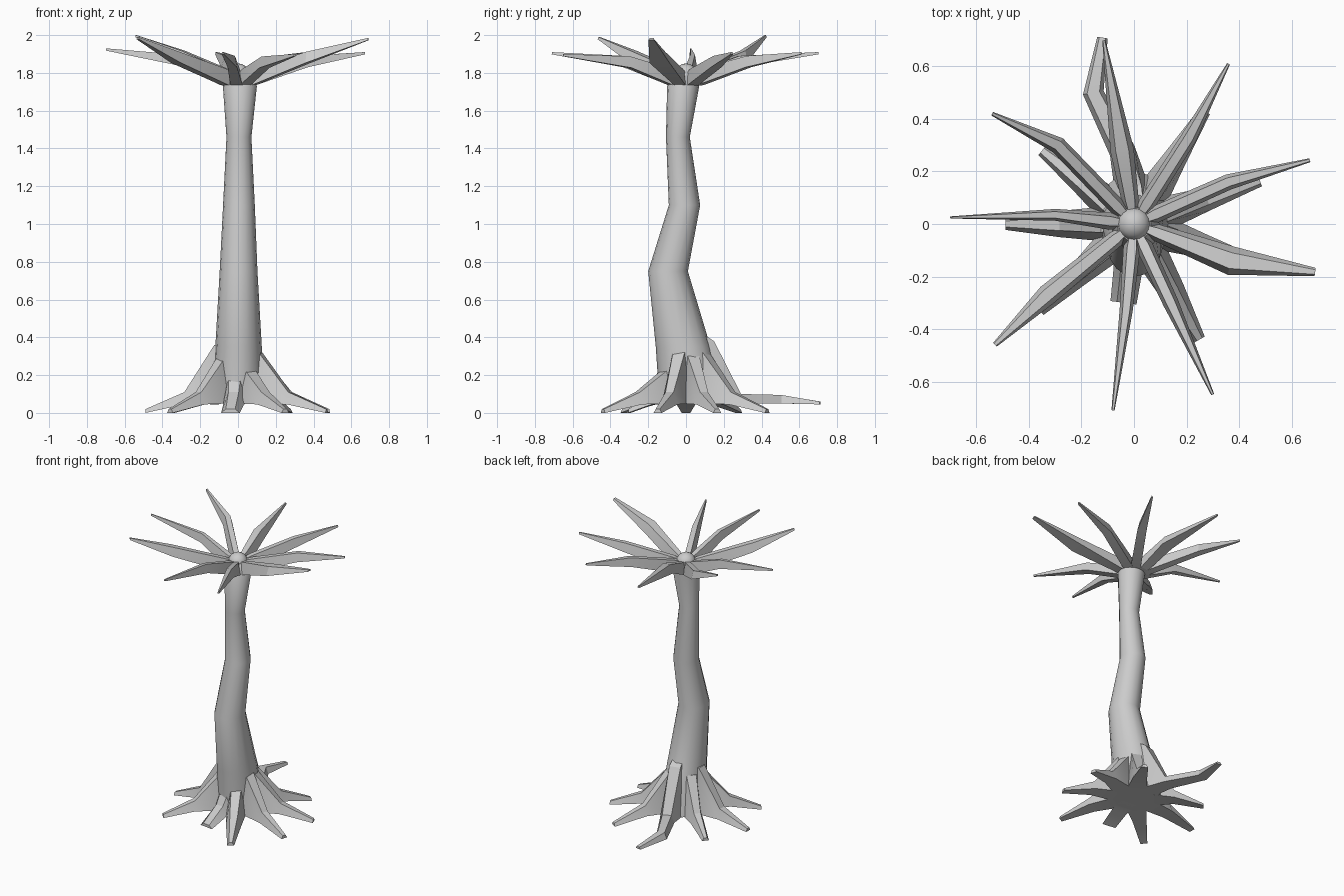
import bpy, bmesh, math
from mathutils import Vector

cube = bpy.data.objects.get("Cube")
if cube:
    bpy.data.objects.remove(cube)

bark = bpy.data.materials.new("grey_bark")
bark.use_nodes = True
colour = (0.6, 0.6, 0.6, 1)
bark.diffuse_color = colour
bark.node_tree.nodes["Principled BSDF"].inputs["Base Color"].default_value = colour


def loft(name, rings, angle):
    """Skin equal-length rings of points and cap both ends."""
    bm = bmesh.new()
    loops = [[bm.verts.new(p) for p in ring] for ring in rings]
    n = len(loops[0])
    for a, b in zip(loops, loops[1:]):
        for i in range(n):
            j = (i + 1) % n
            bm.faces.new((a[i], a[j], b[j], b[i]))
    bm.faces.new(loops[0])
    bm.faces.new(loops[-1])
    bmesh.ops.recalc_face_normals(bm, faces=bm.faces)
    mesh = bpy.data.meshes.new(name)
    bm.to_mesh(mesh)
    bm.free()
    mesh.materials.append(bark)
    obj = bpy.data.objects.new(name, mesh)
    bpy.context.collection.objects.link(obj)
    bpy.ops.object.select_all(action='DESELECT')
    obj.select_set(True)
    bpy.context.view_layer.objects.active = obj
    bpy.ops.object.shade_smooth_by_angle(angle=math.radians(angle))
    return obj


def limb(name, stations, top_ratio):
    """Tapered four-sided limb; a station is (xy, low z, high z, width)."""
    rings = []
    for i, (p, low, high, w) in enumerate(stations):
        along = stations[min(i + 1, len(stations) - 1)][0] - stations[max(i - 1, 0)][0]
        side = Vector((-along.y, along.x)).normalized() * w / 2
        ring = []
        for s, z in ((-1, low), (1, low), (top_ratio, high), (-top_ratio, high)):
            q = p + side * s
            ring.append((q.x, q.y, z))
        rings.append(ring)
    return loft(name, rings, 20)


# Trunk: height, centre x, centre y, radius x, radius y
trunk = [(0.05, 0, 0.03, 0.14, 0.17), (0.35, 0.003, -0.015, 0.123, 0.145),
         (0.75, 0.003, -0.095, 0.1, 0.105), (1.1, 0.005, -0.008, 0.084, 0.083),
         (1.46, 0.005, -0.043, 0.066, 0.063), (1.73, 0.01, -0.015, 0.09, 0.085),
         (1.8, 0, 0, 0.065, 0.065)]
turns = [math.tau * i / 16 for i in range(16)]
loft("trunk", [[(cx + rx * math.cos(t), cy + ry * math.sin(t), z) for t in turns]
               for z, cx, cy, rx, ry in trunk], 50)

# Rounded crown cap
loft("crown_cap", [[(0.063 * math.cos(e) * math.cos(t), 0.063 * math.cos(e) * math.sin(t),
                     1.79 + 0.06 * math.sin(e)) for t in turns]
                   for e in (0, 0.4, 0.8, 1.2, 1.5)], 50)

# Branches: middle, tip, tip height, middle width, tip width
branches = [((-0.045, 0.28), (-0.115, 0.70), 1.91, 0.09, 0.012),
            ((0.21, 0.33), (0.36, 0.61), 1.91, 0.06, 0.012),
            ((0.36, 0.16), (0.67, 0.243), 1.91, 0.06, 0.015),
            ((0.37, -0.14), (0.69, -0.183), 1.985, 0.11, 0.032),
            ((0.14, -0.30), (0.30, -0.65), 1.9, 0.06, 0.012),
            ((-0.03, -0.33), (-0.08, -0.71), 1.91, 0.05, 0.012),
            ((-0.33, -0.27), (-0.53, -0.46), 1.99, 0.08, 0.02),
            ((-0.30, 0.035), (-0.70, 0.025), 1.93, 0.045, 0.008),
            ((-0.29, 0.30), (-0.54, 0.42), 2.0, 0.065, 0.015)]
for i, (mid, tip, z, wm, wt) in enumerate(branches):
    mid, tip = Vector(mid), Vector(tip)
    out = mid.normalized()
    rise = (z - 1.91) * 0.3
    limb(f"branch_{i + 1}",
         [(out * 0.03, 1.73, 1.8, 0.04), (out * 0.09, 1.735, 1.82, 0.065),
          (mid, 1.83 + rise, 1.89 + rise, wm), (tip, z - 0.012, z, wt)], 0.55)

# Roots: tip, height where the ridge meets the trunk, knee width, tip width
roots = [((0.27, 0.43), 0.32, 0.09, 0.045), ((0.48, 0.165), 0.3, 0.09, 0.045),
         ((0.47, -0.15), 0.32, 0.09, 0.045), ((0.25, -0.44), 0.23, 0.1, 0.045),
         ((-0.04, -0.30), 0.2, 0.11, 0.1), ((-0.36, -0.33), 0.29, 0.09, 0.045),
         ((-0.49, 0), 0.36, 0.1, 0.045), ((-0.35, 0.28), 0.32, 0.09, 0.045)]
for i, (tip, top, wk, wt) in enumerate(roots):
    tip = Vector(tip)
    out = tip.normalized()
    limb(f"root_{i + 1}",
         [(out * 0.03, 0.05, top, 0.1), (out * 0.125, 0.05, top, 0.13),
          (tip * 0.58, 0.045, 0.11, wk), (tip, 0, 0.02, wt)], 0.5)

# Long bent root at the back
limb("long_back_root",
     [(Vector((0, 0.08)), 0.05, 0.42, 0.12), (Vector((-0.01, 0.14)), 0.05, 0.38, 0.13),
      (Vector((-0.045, 0.28)), 0.05, 0.1, 0.1), (Vector((-0.155, 0.5)), 0.05, 0.095, 0.08),
      (Vector((-0.12, 0.71)), 0.045, 0.06, 0.04)], 0.6)
